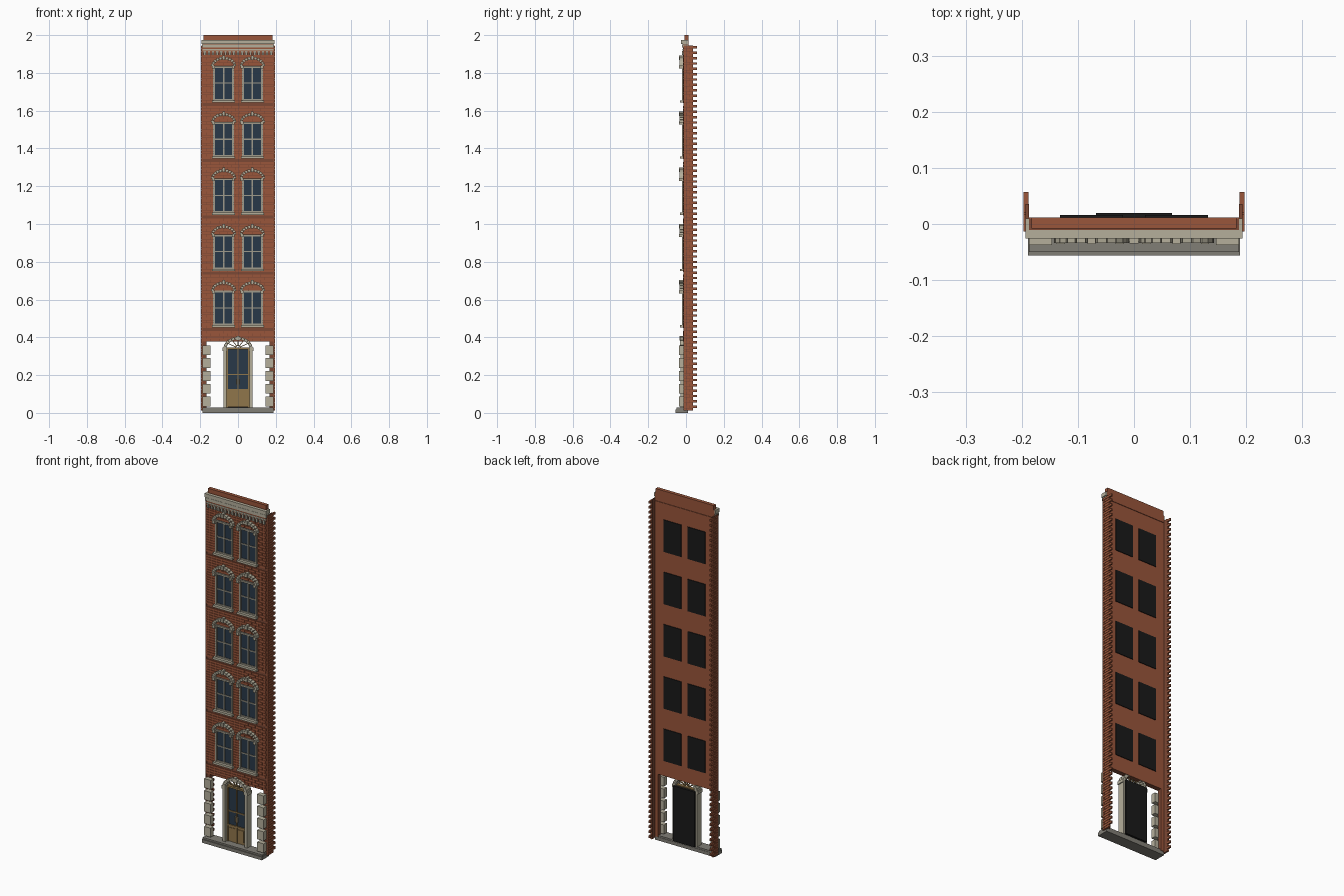
import bpy, bmesh, math

cube = bpy.data.objects.get("Cube")
if cube:
    bpy.data.objects.remove(cube)


def material(name, rgb):
    m = bpy.data.materials.new(name)
    m.use_nodes = True
    m.diffuse_color = (*rgb, 1)
    m.node_tree.nodes["Principled BSDF"].inputs["Base Color"].default_value = (*rgb, 1)
    return m


BRICK = material("red brick", (0.32, 0.092, 0.043))
MORTAR = material("dark mortar", (0.20, 0.065, 0.035))
STONE = material("pale stone", (0.46, 0.43, 0.33))
TRIM = material("grey trim", (0.35, 0.33, 0.26))
GLASS = material("dark blue glass", (0.022, 0.04, 0.065))
BLACK = material("black backing", (0.01, 0.01, 0.01))
WOOD = material("tan wood", (0.28, 0.18, 0.07))
SLAB = material("grey slab", (0.22, 0.21, 0.18))


class Part:
    """One mesh object gathered from several solids."""

    def __init__(self, name, mat):
        self.name, self.mat, self.bm = name, mat, bmesh.new()

    def solid(self, outline, y0, y1):
        # Extrude an outline of (x, z) points from y0 to y1
        front = [self.bm.verts.new((x, y0, z)) for x, z in outline]
        back = [self.bm.verts.new((x, y1, z)) for x, z in outline]
        self.bm.faces.new(front)
        self.bm.faces.new(back[::-1])
        n = len(outline)
        for i in range(n):
            j = (i + 1) % n
            self.bm.faces.new((front[j], front[i], back[i], back[j]))

    def box(self, x0, x1, y0, y1, z0, z1):
        self.solid([(x0, z0), (x1, z0), (x1, z1), (x0, z1)], y0, y1)

    def pair(self, x0, x1, *rest):
        self.box(x0, x1, *rest)
        self.box(-x1, -x0, *rest)

    def arch(self, cx, cz, inner, outer, y0, y1, n, gap=0.0):
        # Half ring of n wedge stones between two ellipses
        step = math.pi / n

        def p(r, a):
            return cx + r[0] * math.cos(a), cz + r[1] * math.sin(a)
        for i in range(n):
            a, b = i * step + gap, (i + 1) * step - gap
            self.solid([p(inner, a), p(outer, a), p(outer, b), p(inner, b)], y0, y1)

    def finish(self):
        bmesh.ops.recalc_face_normals(self.bm, faces=self.bm.faces[:])
        mesh = bpy.data.meshes.new(self.name)
        self.bm.to_mesh(mesh)
        self.bm.free()
        mesh.materials.append(self.mat)
        bpy.context.collection.objects.link(bpy.data.objects.new(self.name, mesh))


W, FLOOR, COURSE = 0.187, 0.378, 0.0142
SILLS = [0.465 + 0.2975 * i for i in range(5)]
WIN_H, WIN_X, HALF = 0.182, 0.076, 0.056

# Wall core, its lower legs and the parapet
core = Part("wall_core", MORTAR)
core.box(-W, W, -0.011, 0.009, FLOOR, 1.975)
core.pair(0.168, W, -0.011, 0.009, 0.02, FLOOR)
core.finish()
inner = Part("wall_back", BRICK)
inner.box(-W, W, 0.009, 0.012, FLOOR, 1.93)
inner.box(-W, W, 0.009, 0.012, 1.933, 1.975)
inner.pair(0.168, W, 0.009, 0.012, 0.02, FLOOR)
inner.finish()
parapet = Part("parapet", BRICK)
parapet.box(-0.183, 0.183, -0.008, 0.012, 1.97, 2.0)
parapet.finish()

# Front bricks in running bond, cut around the windows
bricks = Part("front_bricks", BRICK)
for k in range(int((1.91 - FLOOR) / COURSE)):
    z = FLOOR + k * COURSE
    top = z + COURSE - 0.0016
    if any(abs(z - (s - 0.032)) < COURSE / 2 for s in SILLS):
        continue
    spans = [(-W, W)]
    if any(top > s and z < s + WIN_H for s in SILLS):
        e, f = WIN_X + HALF, WIN_X - HALF
        spans = [(-W, -e), (-f, f), (e, W)]
    for a, b in spans:
        x = -W - (k % 2) * 0.022
        while x < W:
            x0, x1 = max(x, a), min(x + 0.042, b)
            if x1 - x0 > 0.003:
                bricks.box(x0, x1, -0.015, -0.011, z, top)
            x += 0.044
bricks.finish()

# Side courses with toothed rear edges
side = Part("side_bricks", BRICK)
backing = Part("side_mortar", MORTAR)
backing.pair(0.187, 0.193, -0.012, 0.036, 0.012, 1.945)
for k in range(int(1.935 / COURSE)):
    z = 0.012 + k * COURSE
    top = z + COURSE - 0.0018
    rear, joint = (0.057, 0.018) if k % 2 else (0.038, 0.001)
    side.pair(0.188, 0.197, -0.013, joint, z, top)
    side.pair(0.188, 0.197, joint + 0.002, rear, z, top)
side.finish()
backing.finish()

# Windows: glass, frame, sill, hood arch and rear panel
glass = Part("window_glass", GLASS)
frame = Part("window_frames", TRIM)
sill = Part("window_sills", STONE)
hood = Part("window_arches", STONE)
rear_panel = Part("window_back_panels", BLACK)
for s in SILLS:
    t = s + WIN_H
    for c in (-WIN_X, WIN_X):
        l, r = c - HALF, c + HALF
        glass.box(l, r, -0.013, -0.010, s, t)
        rear_panel.box(l, r, 0.008, 0.016, s, t)
        for x in (l, r - 0.011):
            frame.box(x, x + 0.011, -0.020, -0.010, s, t)
        frame.box(l, r, -0.020, -0.010, t - 0.010, t)
        frame.box(l, r, -0.018, -0.010, s, s + 0.008)
        frame.box(c - 0.004, c + 0.004, -0.018, -0.010, s, t)
        frame.box(l, r, -0.017, -0.010, s + 0.088, s + 0.094)
        sill.box(l - 0.005, r + 0.005, -0.033, -0.010, s - 0.012, s)
        hood.arch(c, t - 0.002, (0.052, 0.036), (0.067, 0.051), -0.034, -0.010, 11, 0.02)
        hood.box(c - 0.007, c + 0.007, -0.036, -0.010, t + 0.032, t + 0.056)
        for x in (l - 0.004, r - 0.011):
            hood.box(x - 0.002, x + 0.013, -0.036, -0.010, t - 0.014, t + 0.002)
for part in (glass, frame, sill, hood, rear_panel):
    part.finish()

# Cornice mouldings and dentils
cornice = Part("cornice", STONE)
for z0, z1, depth, w in ((1.954, 1.975, 0.026, 0.193), (1.934, 1.951, 0.022, 0.191),
                         (1.918, 1.926, 0.019, 0.189)):
    cornice.box(-w, w, -depth, 0.010, z0, z1)
cornice.finish()
band = Part("cornice_brick_band", BRICK)
band.box(-W, W, -0.017, -0.010, 1.908, 1.955)
band.finish()
dentils = Part("dentils", TRIM)
for i in range(17):
    x = -0.176 + i * 0.022
    dentils.box(x - 0.006, x + 0.006, -0.021, -0.010, 1.894, 1.917)
dentils.finish()

# Corner stones beside the open ground floor
quoins = Part("quoins", STONE)
for i in range(5):
    z = 0.034 + i * 0.068
    quoins.pair(0.146, 0.187, -0.037, -0.010, z, z + 0.052)
quoins.finish()

# Base slab with a thin step
slab = Part("base_slab", SLAB)
slab.box(-0.189, 0.189, -0.056, 0.010, 0.0, 0.019)
slab.box(-0.187, 0.187, -0.050, 0.008, 0.019, 0.028)
slab.finish()

# Door surround and arch
surround = Part("door_surround", STONE)
surround.pair(0.061, 0.077, -0.028, 0.010, 0.028, 0.340)
surround.pair(0.058, 0.082, -0.032, 0.010, 0.328, 0.345)
surround.arch(0, 0.342, (0.060, 0.045), (0.077, 0.060), -0.032, 0.010, 12, 0.012)
surround.box(-0.008, 0.008, -0.035, 0.010, 0.384, 0.408)
surround.finish()

# Open fanlight with radial bars
fan = Part("fanlight", WOOD)
fan.box(-0.062, 0.062, -0.016, 0.004, 0.336, 0.346)
fan.arch(0, 0.344, (0.012, 0.010), (0.017, 0.015), -0.014, -0.006, 8)
for i in range(1, 6):
    a = math.pi * i / 6
    c, s = math.cos(a), math.sin(a)
    dx, dz = -s * 0.0018, c * 0.0018
    p, q = (c * 0.015, 0.344 + s * 0.012), (c * 0.062, 0.344 + s * 0.047)
    fan.solid([(p[0] - dx, p[1] - dz), (q[0] - dx, q[1] - dz),
               (q[0] + dx, q[1] + dz), (p[0] + dx, p[1] + dz)], -0.014, -0.006)
fan.finish()

# Double door: glazed above, panelled below
door_glass = Part("door_glass", GLASS)
door_glass.box(-0.061, 0.061, -0.008, 0.006, 0.03, 0.337)
door_glass.finish()
door = Part("door_frame", WOOD)
door.pair(0.052, 0.061, -0.014, 0.004, 0.028, 0.337)
door.box(-0.003, 0.003, -0.015, 0.0, 0.03, 0.337)
door.box(-0.061, 0.061, -0.011, 0.0, 0.03, 0.122)
door.pair(0.010, 0.046, -0.014, 0.0, 0.044, 0.110)
door.box(-0.061, 0.061, -0.013, 0.0, 0.200, 0.206)
door.box(-0.061, 0.061, -0.014, 0.0, 0.118, 0.126)
door.finish()
handles = Part("door_handles", TRIM)
handles.pair(0.006, 0.010, -0.019, -0.008, 0.15, 0.18)
handles.finish()
door_back = Part("door_back_panel", BLACK)
door_back.box(-0.068, 0.068, 0.006, 0.020, 0.028, 0.342)
door_back.finish()
